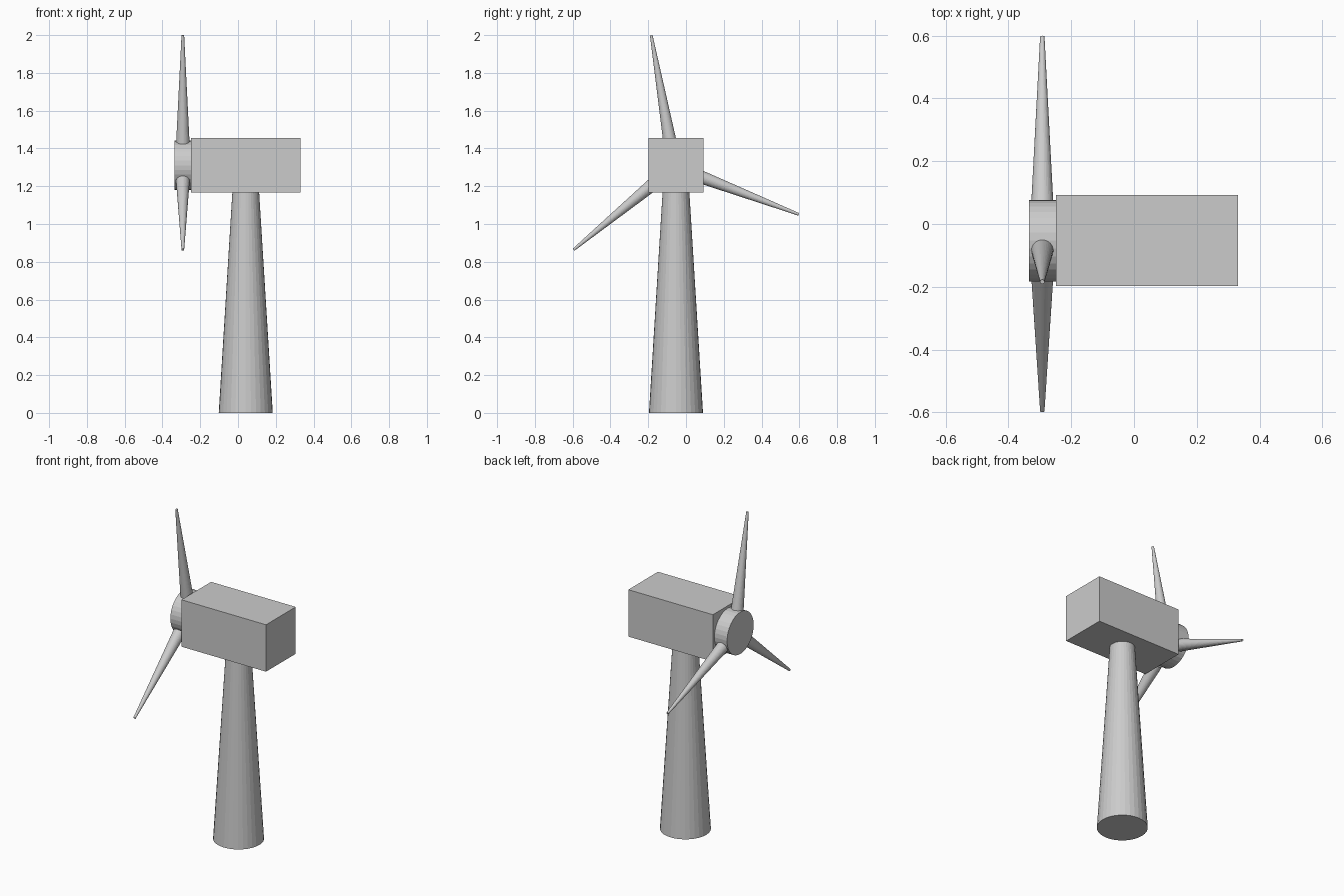
import bpy
from mathutils import Vector

if "Cube" in bpy.data.objects:
    bpy.data.objects.remove(bpy.data.objects["Cube"])

NACELLE_X, AXIS_Y = 0.041, -0.053
HUB = Vector((-0.292, AXIS_Y, 1.311))
SIDES = 32


def tapered(name, start, end, r1, r2):
    """Straight round part running from start to end."""
    start, end = Vector(start), Vector(end)
    axis = end - start
    bpy.ops.mesh.primitive_cone_add(vertices=SIDES, radius1=r1, radius2=r2,
                                    depth=axis.length, location=(start + end) / 2)
    ob = bpy.context.object
    ob.name = name
    ob.rotation_euler = axis.to_track_quat('Z', 'Y').to_euler()
    return ob


# Tower
tapered("tower", (NACELLE_X, AXIS_Y, 0), (NACELLE_X, AXIS_Y, 1.166), 0.143, 0.071)

# Generator housing
bpy.ops.mesh.primitive_cube_add(size=1, location=(NACELLE_X, AXIS_Y, 1.311))
housing = bpy.context.object
housing.name = "generator_housing"
housing.scale = (0.579, 0.29, 0.29)

# Rotor hub
tapered("rotor_hub", (-0.335, HUB.y, HUB.z), (-0.248, HUB.y, HUB.z), 0.13, 0.13)

# Three blades, tips given as (y, z), rooted just inside the hub rim
root = Vector((HUB.x, -0.062, 1.303))
for i, (y, z) in enumerate([(-0.184, 1.999), (0.597, 1.051), (-0.595, 0.864)]):
    tip = Vector((HUB.x, y, z))
    base = root + (tip - root).normalized() * 0.12
    tapered(f"blade_{i + 1}", base, tip, 0.036, 0.007)
